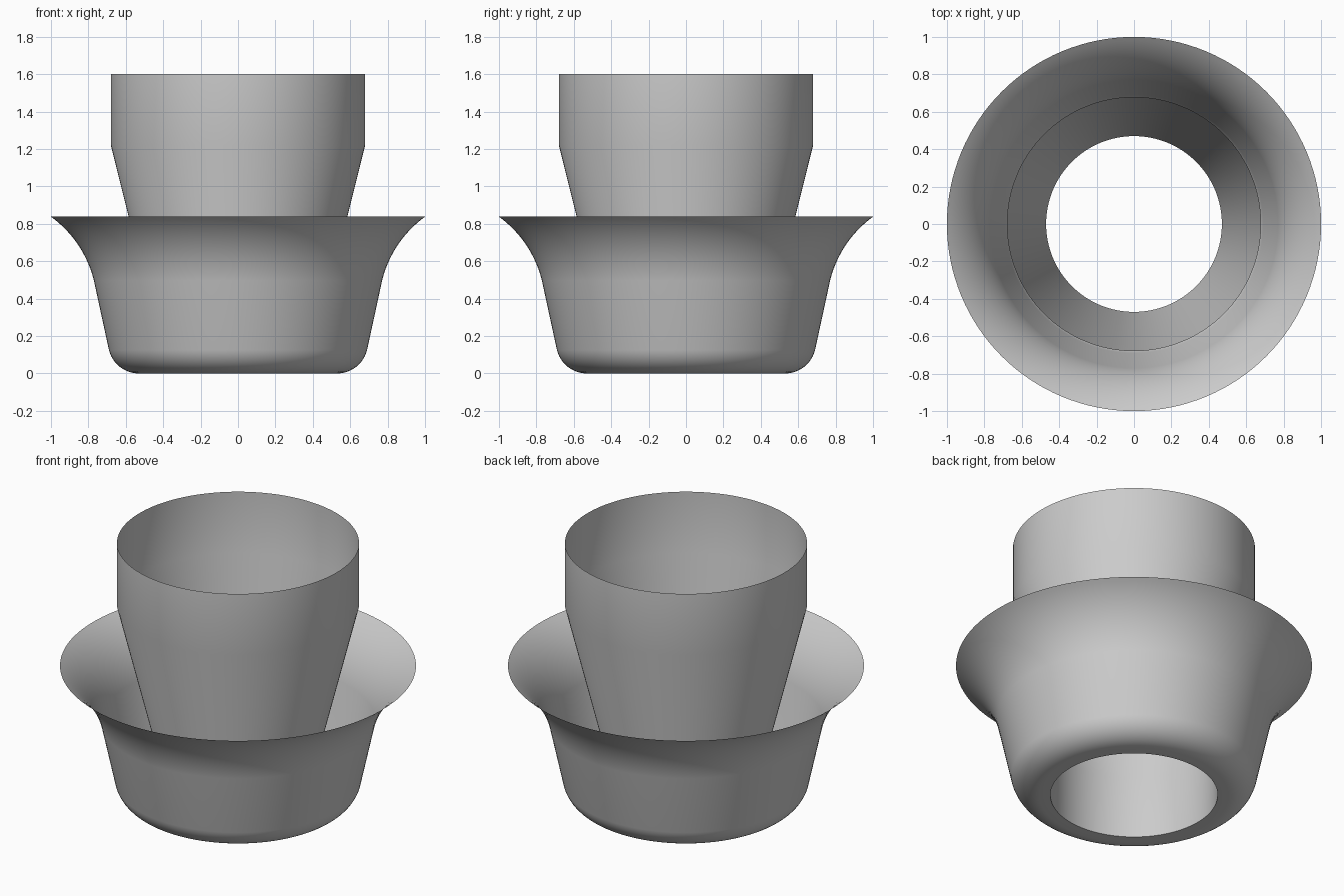
import bpy
import bmesh
from math import cos, sin, radians, tau

cube = bpy.data.objects.get("Cube")
if cube:
    bpy.data.objects.remove(cube)

grey = bpy.data.materials.new("plain grey")
grey.use_nodes = True
colour = (0.6, 0.6, 0.6, 1)
grey.diffuse_color = colour
grey.node_tree.nodes["Principled BSDF"].inputs["Base Color"].default_value = colour


def arc(cx, cz, radius, start, end, steps):
    """Points (r, z) along a circular arc, angles in degrees."""
    angles = [radians(start + (end - start) * i / steps) for i in range(steps + 1)]
    return [(cx + radius * cos(a), cz + radius * sin(a)) for a in angles]


def revolve(name, profile, segments=128):
    """Thin smooth sheet made by turning a profile about the z axis."""
    bm = bmesh.new()
    verts = [bm.verts.new((r, 0, z)) for r, z in profile]
    edges = [bm.edges.new(pair) for pair in zip(verts, verts[1:])]
    bmesh.ops.spin(bm, geom=verts + edges, cent=(0, 0, 0), axis=(0, 0, 1),
                   angle=tau, steps=segments, use_merge=True)
    bmesh.ops.remove_doubles(bm, verts=bm.verts, dist=1e-5)
    bmesh.ops.recalc_face_normals(bm, faces=bm.faces)
    for face in bm.faces:
        face.smooth = True
    mesh = bpy.data.meshes.new(name)
    bm.to_mesh(mesh)
    bm.free()
    mesh.materials.append(grey)
    obj = bpy.data.objects.new(name, mesh)
    bpy.context.collection.objects.link(obj)
    return obj


hole = 0.47

# Central sleeve: narrow neck, tapered middle, wide collar
revolve("inner_sleeve", [(hole, 0), (hole, 0.38), (0.68, 1.22), (0.68, 1.6)])

# Outer bowl: flat base ring, rounded corner, sloping wall, flared rim
corner = arc(0.53, 0.165, 0.165, -90, -14, 12)
flare = arc(1.353, 0.353, 0.6, 166, 126, 16)
revolve("outer_bowl", [(hole, 0)] + corner + flare)
